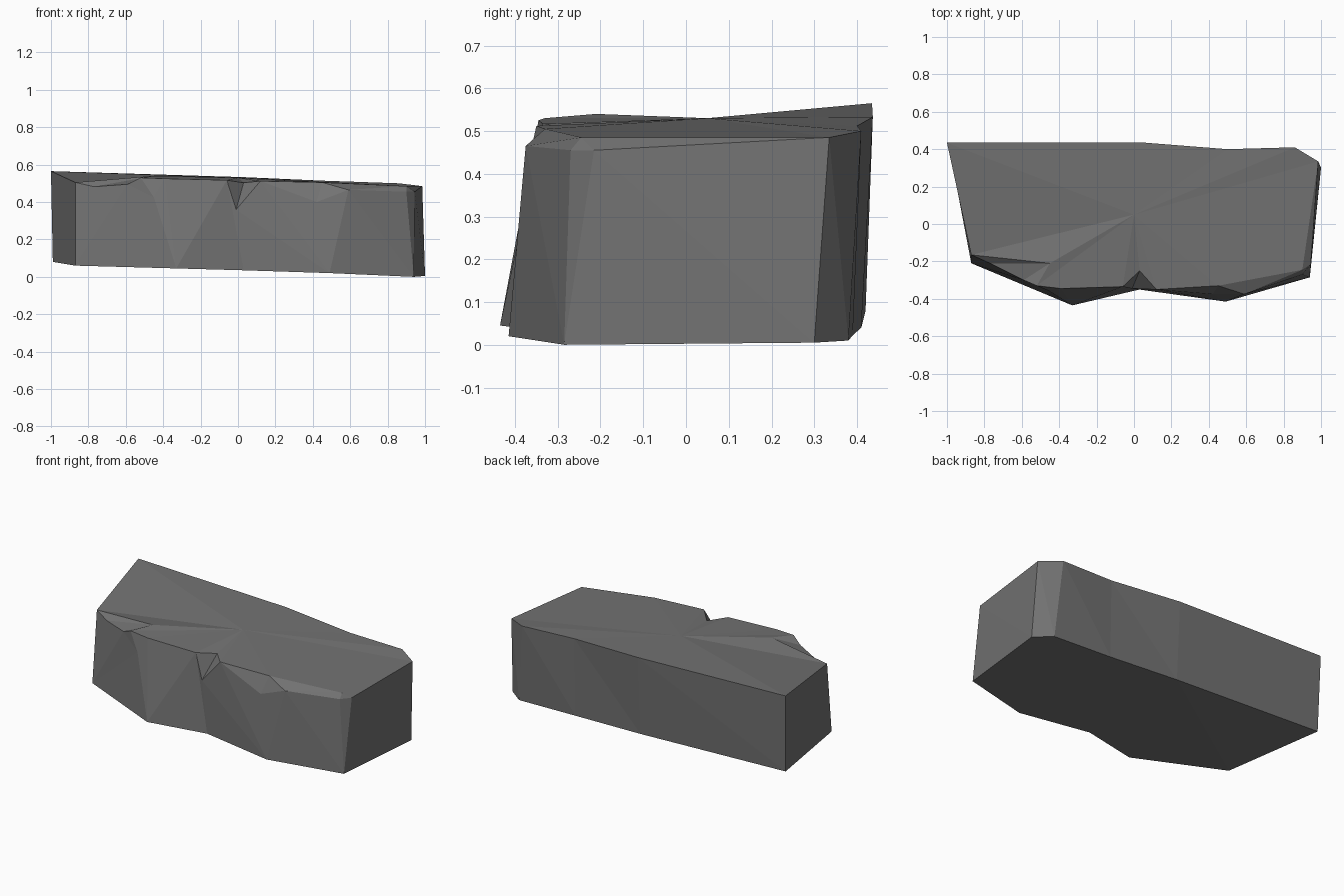
import bpy
import bmesh

if "Cube" in bpy.data.objects:
    bpy.data.objects.remove(bpy.data.objects["Cube"])

# Footprint outline on the ground, from the back left corner around the front
FOOT = [(-.99, .42, .08), (-.87, -.21, .06), (-.33, -.435, .045), (.03, -.35, .035),
        (.49, -.415, .02), (.94, -.285, 0), (1, .30, .005), (.9, .38, .01),
        (.5, .39, .022), (.03, .41, .04)]

# Columns up the sides: foot index, upper lip of the wall, rim of the top if chipped
COLUMNS = [
    (0, (-1, .435, .565), None),
    (1, (-.87, -.165, .505), None),
    (1, (-.77, -.21, .482), (-.45, -.21, .54)),
    (1, (-.59, -.30, .495), (-.52, -.33, .53)),
    (2, (-.45, -.36, .425), (-.52, -.33, .53)),
    (2, (-.39, -.345, .525), None),
    (3, (-.06, -.335, .517), None),
    (3, (-.01, -.345, .36), (.03, -.25, .503)),
    (4, (.12, -.35, .512), None),
    (4, (.42, -.375, .40), (.45, -.33, .505)),
    (4, (.59, -.375, .465), (.45, -.33, .505)),
    (5, (.9, -.27, .455), (.9, -.245, .485)),
    (5, (.945, -.215, .455), (.9, -.245, .485)),
    (6, (.985, .335, .485), None),
    (7, (.86, .41, .5), None),
    (8, (.5, .40, .512), None),
    (9, (.03, .437, .533), None),
]
TOP_CENTRE = (0, .05, .53)

bm = bmesh.new()
cache = {}


def vert(p):
    """One shared vertex per position."""
    if p not in cache:
        cache[p] = bm.verts.new(p)
    return cache[p]


def face(*points):
    """Face from points, dropping repeated corners."""
    corners = list(dict.fromkeys(points))
    if len(corners) > 2:
        bm.faces.new([vert(p) for p in corners])


# Walls, chipped edge and top fan
for i, (f0, lip0, rim0) in enumerate(COLUMNS):
    f1, lip1, rim1 = COLUMNS[(i + 1) % len(COLUMNS)]
    rim0, rim1 = rim0 or lip0, rim1 or lip1
    face(FOOT[f0], FOOT[f1], lip1, lip0)
    face(lip0, lip1, rim1, rim0)
    face(rim0, rim1, TOP_CENTRE)

# Underside
face(*reversed(FOOT))

bmesh.ops.triangulate(bm, faces=bm.faces[:])
bmesh.ops.recalc_face_normals(bm, faces=bm.faces[:])

mesh = bpy.data.meshes.new("rock_slab")
bm.to_mesh(mesh)
bm.free()
rock = bpy.data.objects.new("rock_slab", mesh)
bpy.context.collection.objects.link(rock)

# Plain stone colour
stone = bpy.data.materials.new("grey stone")
stone.diffuse_color = (.17, .17, .17, 1)
stone.use_nodes = True
stone.node_tree.nodes["Principled BSDF"].inputs["Base Color"].default_value = stone.diffuse_color
mesh.materials.append(stone)
